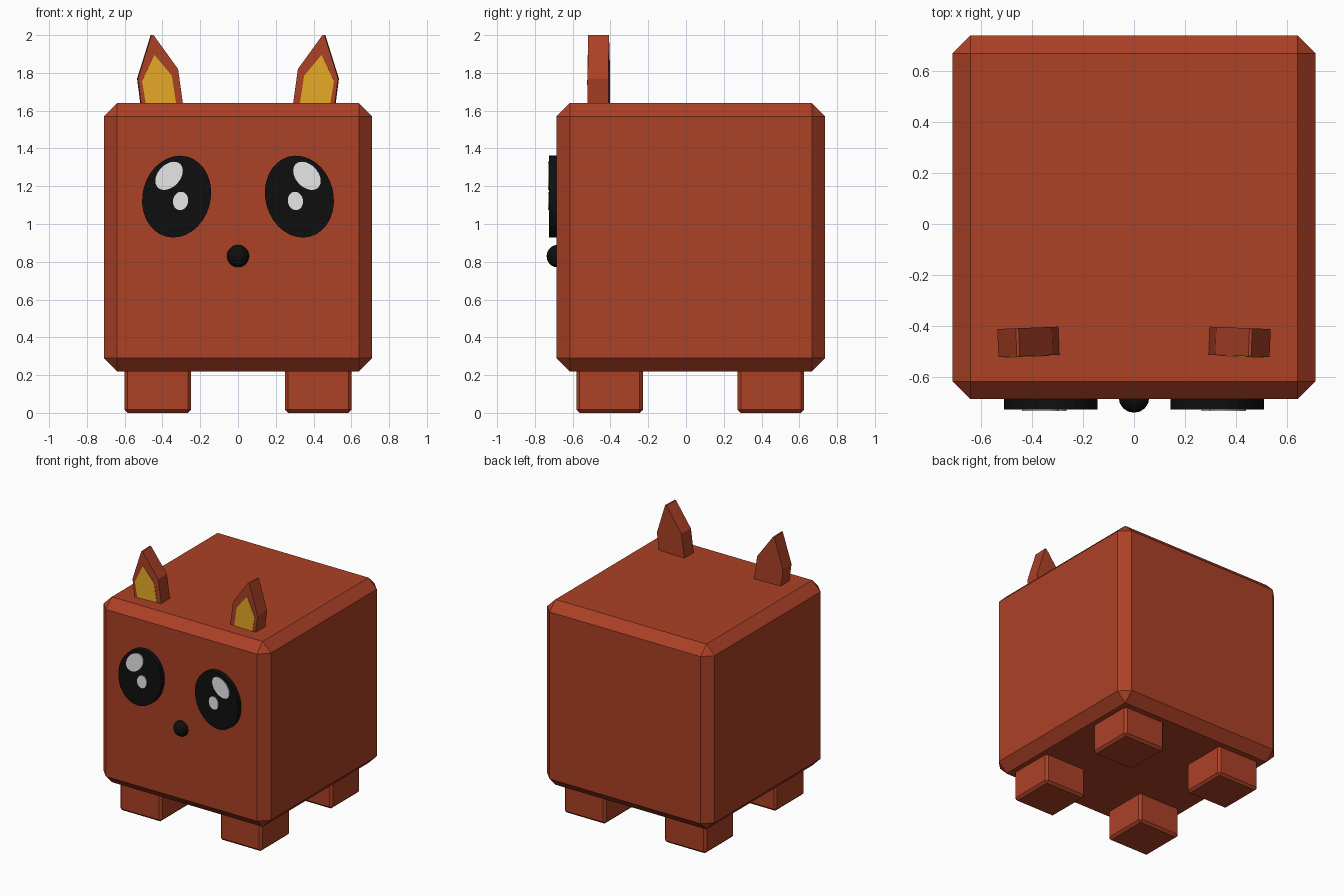
import bpy, bmesh, math

if "Cube" in bpy.data.objects:
    bpy.data.objects.remove(bpy.data.objects["Cube"])


def material(name, rgb):
    """Flat colour given as sRGB 0-255, stored linear."""
    m = bpy.data.materials.new(name)
    lin = [((c / 255 + 0.055) / 1.055) ** 2.4 if c > 10 else c / 255 / 12.92 for c in rgb]
    m.diffuse_color = (*lin, 1)
    m.use_nodes = True
    m.node_tree.nodes["Principled BSDF"].inputs["Base Color"].default_value = m.diffuse_color
    return m


FUR = material("rust fur", (172, 65, 38))
GOLD = material("inner ear gold", (230, 170, 38))
BLACK = material("black", (15, 15, 15))
WHITE = material("highlight white", (231, 231, 231))


def finish(name, bm, mat):
    bmesh.ops.recalc_face_normals(bm, faces=bm.faces)
    mesh = bpy.data.meshes.new(name)
    bm.to_mesh(mesh)
    bm.free()
    mesh.materials.append(mat)
    ob = bpy.data.objects.new(name, mesh)
    bpy.context.collection.objects.link(ob)
    return ob


def chamfered_box(name, lo, hi, width, mat):
    bm = bmesh.new()
    bmesh.ops.create_cube(bm, size=1)
    for v in bm.verts:
        v.co = [(a + b) / 2 + c * (b - a) for a, b, c in zip(lo, hi, v.co)]
    bmesh.ops.bevel(bm, geom=bm.edges[:], offset=width, segments=1, affect='EDGES')
    return finish(name, bm, mat)


def plate(name, outline, front, back, mat, side=1, yaw=0.0):
    """Extrude an x-z outline along y; side=-1 mirrors it, yaw turns outer edge forward."""
    bm = bmesh.new()
    verts = [bm.verts.new((x, front - yaw * (x - 0.41), z)) for x, z in outline]
    face = bm.faces.new(verts)
    out = bmesh.ops.extrude_face_region(bm, geom=[face])
    for v in out["geom"]:
        if isinstance(v, bmesh.types.BMVert):
            v.co.y += back - front
            v.co.x += yaw * (back - front)
    for v in bm.verts:
        v.co.x *= side
    return finish(name, bm, mat)


def ellipse(cx, cz, a, b, tilt, n=32):
    """Ellipse outline, semi-axis a along the tilted x direction."""
    t = math.radians(tilt)
    pts = []
    for i in range(n):
        u, w = a * math.cos(2 * math.pi * i / n), b * math.sin(2 * math.pi * i / n)
        pts.append((cx + u * math.cos(t) - w * math.sin(t), cz + u * math.sin(t) + w * math.cos(t)))
    return pts


# Body
chamfered_box("body", (-0.71, -0.685, 0.22), (0.71, 0.737, 1.64), 0.07, FUR)

EAR = [(0.29, 1.60), (0.292, 1.64), (0.317, 1.82), (0.447, 2.0), (0.458, 2.0), (0.53, 1.77), (0.508, 1.60)]
INNER = [(0.322, 1.60), (0.35, 1.785), (0.442, 1.895), (0.508, 1.755), (0.482, 1.60)]

for side, label in ((-1, "left"), (1, "right")):
    # Legs
    x0, x1 = sorted((side * 0.248, side * 0.602))
    for y0, y1, end in ((-0.58, -0.228, "front"), (0.273, 0.625, "back")):
        chamfered_box(f"{end}_leg_{label}", (x0, y0, 0), (x1, y1, 0.26), 0.017, FUR)
    # Ears with gold inner face
    plate(f"ear_{label}", EAR, -0.516, -0.406, FUR, side, 0.04)
    plate(f"inner_ear_{label}", INNER, -0.519, -0.514, GOLD, side, 0.04)
    # Eyes with two highlights
    plate(f"eye_{label}", ellipse(0.325, 1.145, 0.18, 0.219, 15), -0.725, -0.67, BLACK, side)
    plate(f"large_highlight_{label}", ellipse(0.365, 1.255, 0.086, 0.059, -47), -0.731, -0.723, WHITE, side)
    plate(f"small_highlight_{label}", ellipse(0.304, 1.122, 0.040, 0.049, 10), -0.731, -0.723, WHITE, side)

# Nose
bm = bmesh.new()
bmesh.ops.create_uvsphere(bm, u_segments=16, v_segments=10, radius=0.06)
for v in bm.verts:
    v.co.y -= 0.678
    v.co.z += 0.83
finish("nose", bm, BLACK)
